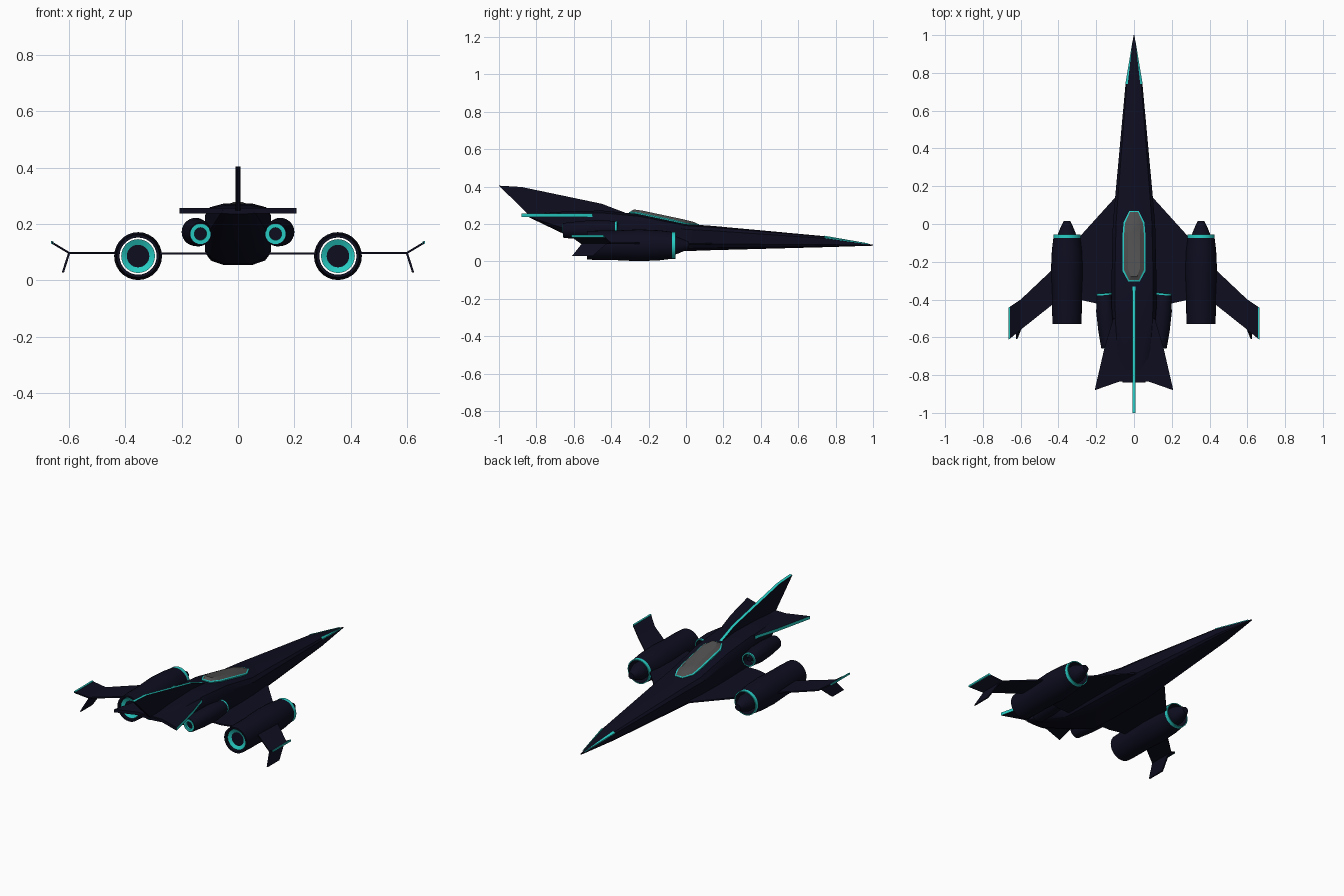
import bpy, bmesh, math
from mathutils import Vector, Matrix

if "Cube" in bpy.data.objects:
    bpy.data.objects.remove(bpy.data.objects["Cube"])


def material(name, rgb):
    m = bpy.data.materials.new(name)
    m.use_nodes = True
    m.diffuse_color = (*rgb, 1)
    m.node_tree.nodes["Principled BSDF"].inputs["Base Color"].default_value = (*rgb, 1)
    return m


MATS = [material("dark navy hull", (0.004, 0.004, 0.014)),
        material("cyan trim", (0.02, 0.6, 0.55)),
        material("grey glass", (0.08, 0.08, 0.08))]
NAVY, CYAN, GLASS = 0, 1, 2


def loft(name, rings, colour=lambda i, j: NAVY, cap=NAVY, closed=False, matrix=None):
    """Skin a list of equal-length point rings; colour(i, j) gives the band and side colour."""
    bm = bmesh.new()
    vs = [[bm.verts.new(p) for p in ring] for ring in rings]
    n = len(rings[0])
    for i in range(len(vs) if closed else len(vs) - 1):
        a, b = vs[i], vs[(i + 1) % len(vs)]
        for j in range(n):
            k = (j + 1) % n
            bm.faces.new((a[j], a[k], b[k], b[j])).material_index = colour(i, j)
    if not closed:
        bm.faces.new(vs[0]).material_index = cap
        bm.faces.new(vs[-1]).material_index = cap
    if matrix:
        bm.transform(matrix)
    bmesh.ops.recalc_face_normals(bm, faces=bm.faces)
    mesh = bpy.data.meshes.new(name)
    bm.to_mesh(mesh)
    bm.free()
    for m in MATS:
        mesh.materials.append(m)
    ob = bpy.data.objects.new(name, mesh)
    bpy.context.collection.objects.link(ob)
    bpy.ops.object.select_all(action='DESELECT')
    ob.select_set(True)
    bpy.context.view_layer.objects.active = ob
    bpy.ops.object.shade_smooth_by_angle(angle=math.radians(32))
    return ob


def plate(name, pts, shift, accents=(), cap=NAVY, side=1):
    """Flat panel with thickness; accents lists the edges that carry trim."""
    flip = Vector((side, 1, 1))
    shift = Vector(shift) / 2
    rings = [[(Vector(p) + s * shift) * flip for p in pts] for s in (-1, 1)]
    return loft(name, rings, lambda i, j: CYAN if j in accents else cap, cap)


def lathe(name, profile, matrix, bands=(), closed=False, sides=28):
    """Revolve (y, radius) points around the y axis; bands lists the trim segments."""
    angles = [2 * math.pi * k / sides for k in range(sides)]
    rings = [[(r * math.cos(a), y, r * math.sin(a)) for a in angles] for y, r in profile]
    return loft(name, rings, lambda i, j: CYAN if i in bands else NAVY, NAVY, closed, matrix)


# Fuselage: stations of y, half width, bottom, top
STATIONS = [(1, .002, .084, .089), (.74, .045, .076, .135), (.14, .1, .06, .19),
            (0, .112, .055, .2), (-.25, .118, .055, .253), (-.45, .118, .06, .272),
            (-.66, .1, .15, .266), (-.84, .06, .236, .25)]
HALF = [(.45, 0), (.85, .1), (1, .25), (1, .8), (.85, .94), (.45, 1)]
SECTION = HALF + [(-x, t) for x, t in reversed(HALF)]
loft("fuselage", [[(x * w, y, lo + t * (hi - lo)) for x, t in SECTION]
                  for y, w, lo, hi in STATIONS])


def top_z(y):
    for a, b in zip(STATIONS, STATIONS[1:]):
        if a[0] >= y >= b[0]:
            f = (a[0] - y) / (a[0] - b[0])
            return a[3] + f * (b[3] - a[3])


# Canopy: trim rim with a glass crown
OUTLINE = [(.025, .07), (.055, .01), (.06, -.05), (.06, -.25), (.03, -.305)]
OUTLINE += [(-x, y) for x, y in reversed(OUTLINE)]


def canopy_ring(sx, sy, lift):
    mid = -.12
    pts = [(x * sx, mid + (y - mid) * sy) for x, y in OUTLINE]
    return [(x, y, top_z(y) + lift * (.6 if y > 0 else 1)) for x, y in pts]


loft("canopy", [canopy_ring(1, 1, -.015), canopy_ring(1, 1, .005), canopy_ring(.87, .96, .009),
                canopy_ring(.55, .86, .022)],
     lambda i, j: CYAN if i < 2 else GLASS, GLASS)

# Tail fin with trim along its top edge
fin = [(-.33, .262), (-.45, .308), (-.88, .398), (-1, .405), (-.84, .248), (-.5, .248)]
plate("tail_fin", [(0, y, z) for y, z in fin], (.018, 0, 0), (0, 1, 2))

ENGINE_SHELL = [(-.53, .066), (-.53, .076), (-.46, .079), (-.38, .079), (-.25, .085),
                (-.14, .08), (-.075, .072), (-.055, .072), (-.055, .066)]
ENGINE_CORE = [(-.51, .042), (-.3, .045), (-.06, .05), (-.04, .043), (-.005, .028), (.015, .018)]
EXHAUST = [(-.51, .04), (-.52, .06), (-.42, .06), (-.42, .04)]
POD = [(-.145, .036), (-.145, .04), (-.05, .048), (.05, .05), (.12, .042), (.135, .04),
       (.145, .04), (.145, .033), (.1, .03), (-.12, .03)]
POD_CORE = [(-.135, .022), (.1, .024), (.135, .012)]
POD_RING = [(-.147, .022), (-.147, .036), (.1, .034), (.1, .022)]

for side, tag in ((1, "left"), (-1, "right")):
    # Wings
    plate(tag + "_inner_wing", [(x, y, .095) for x, y in
          ((.08, .16), (.1, .14), (.29, -.07), (.29, -.4), (.18, -.425), (.08, -.425))],
          (0, 0, .008), side=side)
    plate(tag + "_outer_wing", [(x, y, .097) for x, y in
          ((.42, -.23), (.6, -.4), (.6, -.56), (.43, -.425))], (0, 0, .008), side=side)

    # Winglets and tip trim
    plate(tag + "_upper_winglet", [(.6, -.4, .097), (.66, -.44, .133), (.66, -.61, .133),
          (.6, -.56, .097)], (0, 0, .008), side=side)
    plate(tag + "_winglet_trim", [(.656, -.437, .133), (.664, -.442, .135), (.664, -.612, .135),
          (.656, -.607, .133)], (0, 0, .01), cap=CYAN, accents=range(4), side=side)
    plate(tag + "_lower_winglet", [(.6, -.42, .097), (.6, -.555, .097), (.622, -.61, .028),
          (.622, -.5, .028)], (.008, 0, 0), side=side)

    # Tailplane with trim on its outer edge
    plate(tag + "_tailplane", [(x, y, .247) for x, y in
          ((0, -.5), (.11, -.5), (.155, -.65), (.208, -.88), (.08, -.835), (0, -.835))],
          (0, 0, .018), (1, 2), side=side)

    # Nose stripe
    plate(tag + "_nose_stripe", [(.033, .74, .135), (.046, .74, .127), (.007, .975, .094)],
          (0, 0, .005), cap=CYAN, accents=range(3), side=side)

    # Main engine: open shell, core spike and exhaust ring
    place = Matrix.Translation((side * .355, 0, .086))
    lathe(tag + "_engine_shell", ENGINE_SHELL, place, (6, 7), True)
    lathe(tag + "_engine_core", ENGINE_CORE, place)
    lathe(tag + "_engine_exhaust", EXHAUST, place, range(4), True)

    # Small engine pod, toed slightly inward toward the exhaust
    place = (Matrix.Translation((side * .146, -.51, .17))
             @ Matrix.Rotation(-side * math.radians(5), 4, 'Z')
             @ Matrix.Rotation(math.radians(2), 4, 'X'))
    lathe(tag + "_pod_shell", POD, place, (5, 6), True)
    lathe(tag + "_pod_core", POD_CORE, place)
    lathe(tag + "_pod_exhaust", POD_RING, place, range(4), True)
